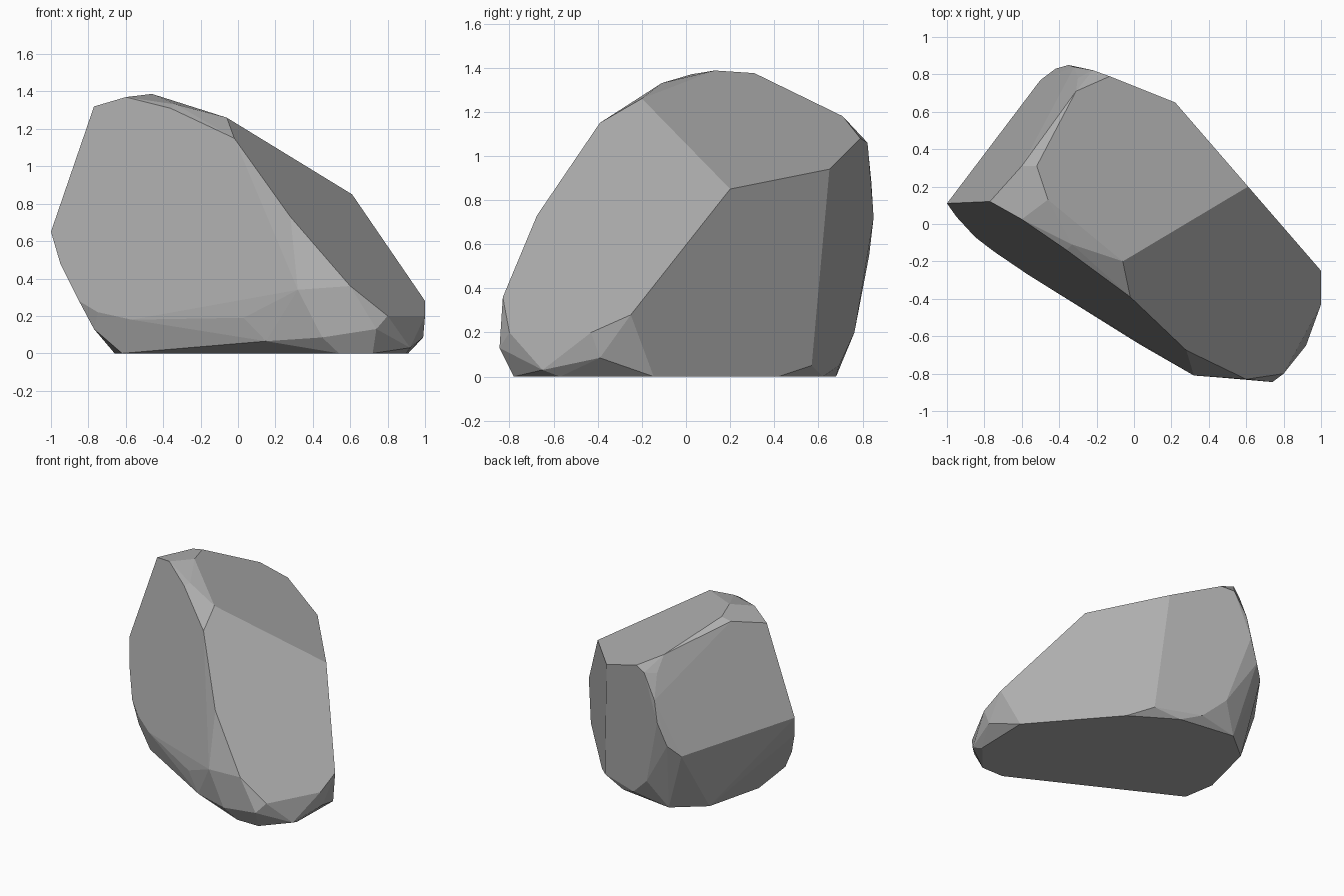
import bpy
import bmesh
from math import radians

default_cube = bpy.data.objects.get("Cube")
if default_cube:
    bpy.data.objects.remove(default_cube, do_unlink=True)


# Three main cleavage planes: each gives y for a corner lying on that plane
def front_plane(x, z, inset=0.0):
    return (x, 0.11 - 0.628 * (x + 1) + 0.231 * (z - 0.65) + inset, z)


def side_plane(x, z):
    return (x, 0.2 - 1.154 * (x - 0.61), z)


def back_plane(x, z):
    return (x, 0.65 - 0.375 * (x - 0.22) + 0.06 * (z - 0.94), z)


# Outline of the broad front facet
front_corners = [front_plane(x, z) for x, z in (
    (-1, 0.65), (-0.77, 1.32), (-0.6, 1.37), (-0.36, 1.31), (-0.02, 1.15),
    (0.28, 0.73), (0.03, 0.19), (-0.57, 0.18), (-0.75, 0.22),
    (-0.85, 0.28), (-0.95, 0.48))]

# Undercut band below the front facet
band_corners = [front_plane(x, z, inset=0.05) for x, z in (
    (-0.77, 0.13), (-0.5, 0.1), (-0.1, 0.07), (0.15, 0.065))]

# Upright side facet and the back facet
side_corners = [side_plane(x, z) for x, z in (
    (0.61, 0.85), (1, 0.28), (0.22, 0.94), (0.91, 0), (0.42, 0), (0.29, 0.05))]
back_corners = [back_plane(x, z) for x, z in (
    (-0.13, 1.08), (-0.22, 1.06), (-0.25, 0.85), (-0.25, 0.5),
    (-0.2, 0.2), (-0.04, 0.05))]

# Crest along the top
crest_corners = [
    (-0.06, -0.2, 1.26), (-0.33, -0.11, 1.33), (-0.46, 0.13, 1.387),
    (-0.52, 0.31, 1.375), (-0.6, 0.31, 1.36), (-0.31, 0.71, 1.18)]

# Worn edge between the back and the left flank
worn_edge_corners = [
    (-0.5, 0.77, 0.47), (-0.42, 0.83, 0.55), (-0.35, 0.85, 0.72),
    (-0.32, 0.84, 0.88), (-0.3, 0.78, 1.06)]

# Blunt nose at the low end
nose_corners = [
    (0.44, -0.73, 0.56), (0.6, -0.83, 0.36), (0.32, -0.81, 0.34),
    (0.8, -0.8, 0.2), (0.74, -0.845, 0.13), (0.45, -0.82, 0.085),
    (1, -0.43, 0.2), (0.99, -0.39, 0.085), (0.92, -0.65, 0.03)]

# Flat underside
base_corners = [(x, y, 0) for x, y in (
    (0.9, -0.57), (0.72, -0.78), (0.54, -0.78), (-0.62, -0.18),
    (-0.66, 0.06), (-0.55, 0.5), (-0.33, 0.68), (0.1, 0.62))]

# Wrap all the corners in one faceted stone
bm = bmesh.new()
for group in (front_corners, band_corners, side_corners, back_corners,
              crest_corners, worn_edge_corners, nose_corners, base_corners):
    for corner in group:
        bm.verts.new(corner)
hull = bmesh.ops.convex_hull(bm, input=bm.verts[:])
unused = {item for item in hull["geom_interior"] + hull["geom_unused"]
          if isinstance(item, bmesh.types.BMVert)}
bmesh.ops.delete(bm, geom=list(unused), context='VERTS')

# Merge nearly coplanar triangles into broad flat facets
bmesh.ops.dissolve_limit(bm, angle_limit=radians(4),
                         verts=bm.verts[:], edges=bm.edges[:])
bmesh.ops.recalc_face_normals(bm, faces=bm.faces[:])
for face in bm.faces:
    face.smooth = False

mesh = bpy.data.meshes.new("boulder")
bm.to_mesh(mesh)
bm.free()
boulder = bpy.data.objects.new("boulder", mesh)
bpy.context.collection.objects.link(boulder)

# Plain grey stone
stone = bpy.data.materials.new("stone grey")
stone.use_nodes = True
grey = (0.42, 0.42, 0.42, 1)
stone.diffuse_color = grey
stone.node_tree.nodes["Principled BSDF"].inputs["Base Color"].default_value = grey
mesh.materials.append(stone)
